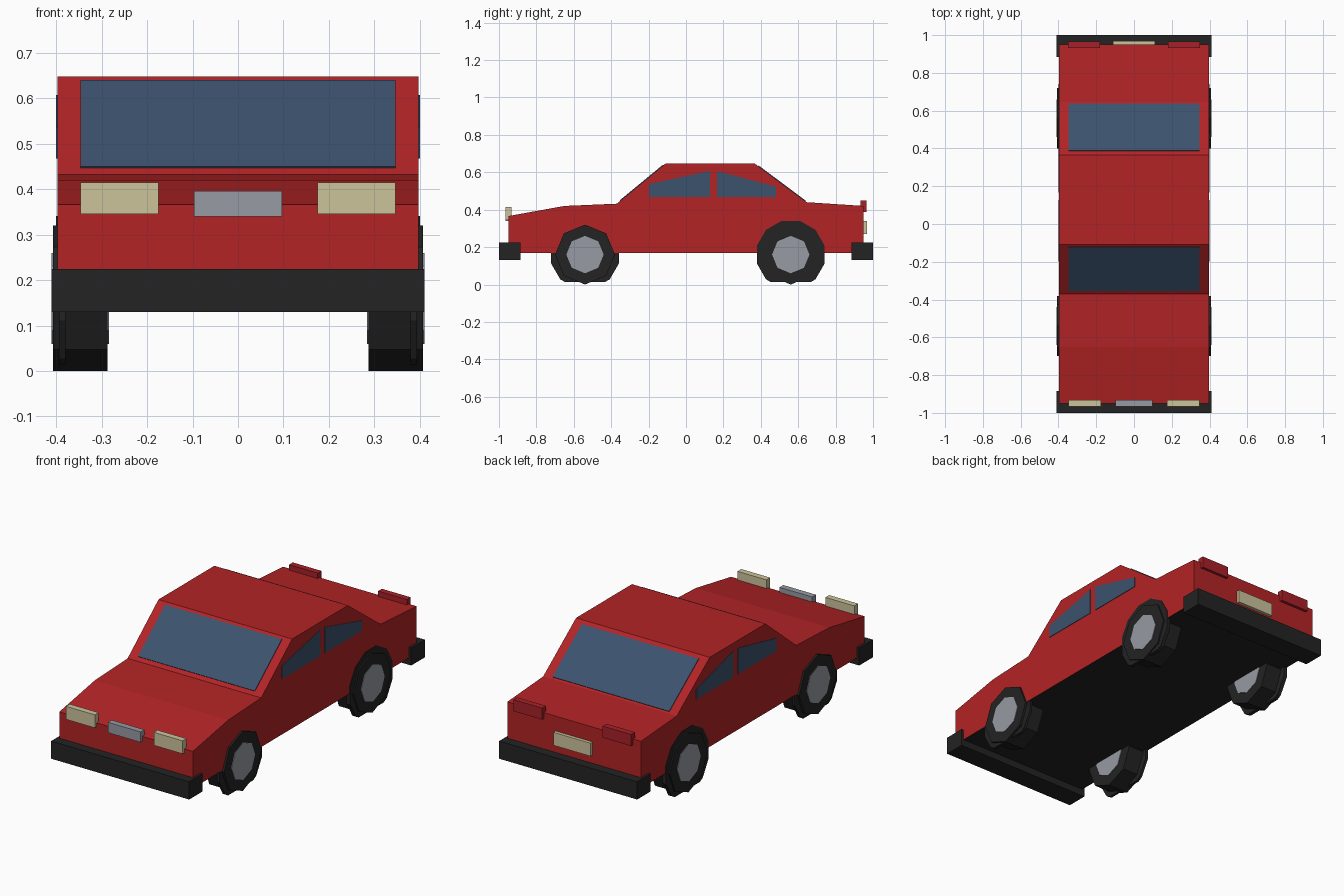
import bpy, bmesh, math
from mathutils import Vector

if "Cube" in bpy.data.objects:
    bpy.data.objects.remove(bpy.data.objects["Cube"])

def mat(name, r, g, b):
    m = bpy.data.materials.new(name)
    m.diffuse_color = (r, g, b, 1)
    m.use_nodes = True
    m.node_tree.nodes["Principled BSDF"].inputs["Base Color"].default_value = m.diffuse_color
    return m

RED = mat("red paint", 0.45, 0.017, 0.019)
BLACK = mat("black rubber", 0.017, 0.017, 0.017)
GLASS = mat("blue glass", 0.045, 0.084, 0.155)
CREAM = mat("cream lamp", 0.60, 0.55, 0.33)
GREY = mat("grey metal", 0.31, 0.325, 0.365)
TAIL = mat("tail red", 0.39, 0.015, 0.022)

def finish(bm, name, *mats):
    bmesh.ops.recalc_face_normals(bm, faces=bm.faces[:])
    me = bpy.data.meshes.new(name)
    bm.to_mesh(me)
    bm.free()
    for m in mats:
        me.materials.append(m)
    ob = bpy.data.objects.new(name, me)
    bpy.context.collection.objects.link(ob)
    return ob

def slab(bm, profile, x0, x1):
    """Closed (y, z) outline extruded from x0 to x1."""
    f = bm.faces.new([bm.verts.new((x0, y, z)) for y, z in profile])
    ext = bmesh.ops.extrude_face_region(bm, geom=[f])
    bmesh.ops.translate(bm, vec=(x1 - x0, 0, 0),
                        verts=[v for v in ext["geom"] if isinstance(v, bmesh.types.BMVert)])

def part(name, profile, x0, x1, m):
    bm = bmesh.new()
    slab(bm, profile, x0, x1)
    return finish(bm, name, m)

def rect(y0, y1, z0, z1):
    return [(y0, z0), (y1, z0), (y1, z1), (y0, z1)]

def ring(cy, cz, r, n, turn=0.0, floor=-1):
    """Regular polygon, cut flat at the floor height."""
    bm_pts = [(cy + r * math.cos(turn + math.tau * i / n),
               cz + r * math.sin(turn + math.tau * i / n)) for i in range(n)]
    out = []
    for i, (y, z) in enumerate(bm_pts):
        py, pz = bm_pts[i - 1]
        if (z < floor) != (pz < floor):
            t = (floor - pz) / (z - pz)
            out.append((py + t * (y - py), floor))
        if z >= floor:
            out.append((y, z))
    return out

# body shell with black underside
W = 0.397
bm = bmesh.new()
slab(bm, [(-0.95, 0.168), (0.95, 0.168), (0.95, 0.42), (0.645, 0.44), (0.366, 0.648),
          (-0.108, 0.648), (-0.37, 0.432), (-0.65, 0.42), (-0.95, 0.366)], -W, W)
body = finish(bm, "body", RED, BLACK)
for p in body.data.polygons:
    p.material_index = 1 if p.normal.z < -0.9 else 0

# windscreen and rear window plates lying on the slopes
def slope_plate(name, low, high, t0, t1):
    a, b = Vector(low), Vector(high)
    d = b - a
    n = Vector((-d.y, d.x)).normalized()
    if n.y < 0:
        n = -n
    p, q = a + d * t0, a + d * t1
    part(name, [p - n * .003, q - n * .003, q + n * .004, p + n * .004], -0.347, 0.347, GLASS)

slope_plate("windscreen", (-0.37, 0.432), (-0.108, 0.648), 0.07, 0.95)
slope_plate("rear_window", (0.645, 0.44), (0.366, 0.648), 0.03, 0.93)

for side, s in (("right", 1), ("left", -1)):
    # side windows
    part(side + "_front_side_window", [(-0.198, 0.468), (0.128, 0.468), (0.128, 0.607),
                                       (-0.198, 0.537)], s * 0.394, s * 0.400, GLASS)
    part(side + "_rear_side_window", [(0.166, 0.468), (0.48, 0.468), (0.48, 0.523),
                                      (0.166, 0.607)], s * 0.394, s * 0.400, GLASS)
    # wheels: dark arch plate, octagonal tyre, hub showing on both faces
    for end, y, arch_x in (("front", -0.54, 0.394), ("rear", 0.56, 0.400)):
        label = f"{side}_{end}_"
        part(label + "arch", ring(y, 0.16, 0.187, 12, math.pi / 12, 0.013),
             s * 0.38, s * arch_x, BLACK)
        part(label + "tyre", ring(y, 0.16, 0.16, 8), s * 0.287, s * 0.407, BLACK)
        part(label + "hub", ring(y, 0.16, 0.1, 8), s * 0.284, s * 0.41, GREY)
    # lamps
    part(side + "_headlight", rect(-0.965, -0.933, 0.345, 0.415), s * 0.175, s * 0.347, CREAM)
    part(side + "_tail_light", rect(0.933, 0.965, 0.388, 0.45), s * 0.18, s * 0.35, TAIL)

# grille, rear plate and bumpers
part("grille", rect(-0.965, -0.933, 0.34, 0.396), -0.097, 0.097, GREY)
part("rear_plate", rect(0.945, 0.968, 0.27, 0.34), -0.11, 0.11, CREAM)
part("front_bumper", rect(-1.0, -0.885, 0.13, 0.225), -0.41, 0.41, BLACK)
part("rear_bumper", rect(0.885, 1.0, 0.13, 0.225), -0.41, 0.41, BLACK)
